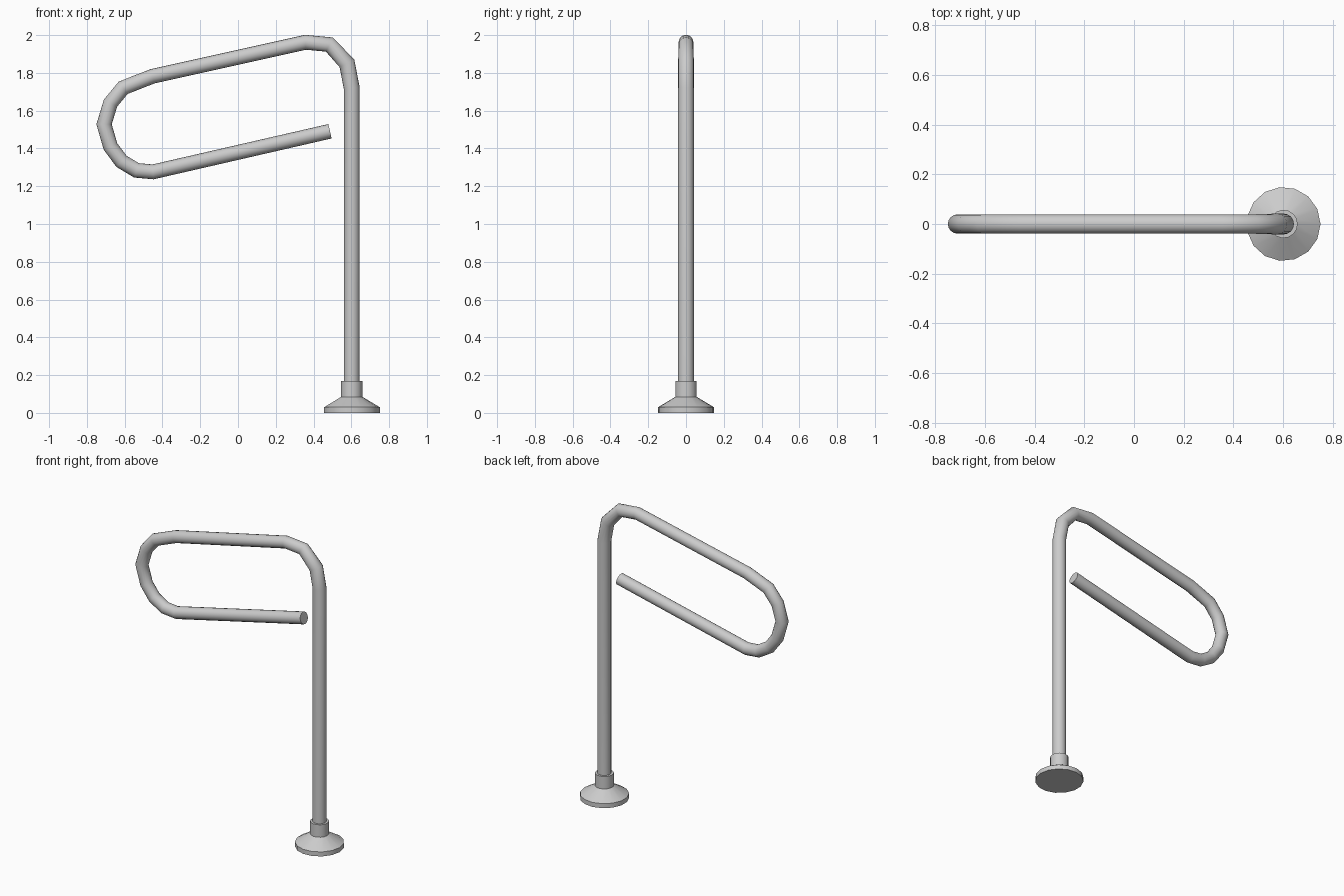
import bpy, bmesh
from math import sin, cos, pi, radians
from mathutils import Vector

if "Cube" in bpy.data.objects:
    bpy.data.objects.remove(bpy.data.objects["Cube"])


def make_object(name, rings, angle):
    """Skin a list of vertex rings, cap both ends, smooth by angle."""
    bm = bmesh.new()
    loops = [[bm.verts.new(p) for p in ring] for ring in rings]
    for a, b in zip(loops, loops[1:]):
        n = len(a)
        for i in range(n):
            j = (i + 1) % n
            bm.faces.new((a[i], a[j], b[j], b[i]))
    bm.faces.new(loops[0])
    bm.faces.new(loops[-1])
    bmesh.ops.recalc_face_normals(bm, faces=bm.faces[:])
    mesh = bpy.data.meshes.new(name)
    bm.to_mesh(mesh)
    bm.free()
    obj = bpy.data.objects.new(name, mesh)
    bpy.context.collection.objects.link(obj)
    bpy.ops.object.select_all(action='DESELECT')
    obj.select_set(True)
    bpy.context.view_layer.objects.active = obj
    bpy.ops.object.shade_smooth_by_angle(angle=radians(angle))
    return obj


def sweep(path, sides):
    """Mitred tube rings along (x, z, radius) points in the y = 0 plane."""
    pts = [Vector((x, z)) for x, z, r in path]
    dirs = [(b - a).normalized() for a, b in zip(pts, pts[1:])]
    rings = []
    for i, p in enumerate(pts):
        d0, d1 = dirs[max(i - 1, 0)], dirs[min(i, len(dirs) - 1)]
        t = (d0 + d1).normalized()
        normal = Vector((t.y, -t.x)) / t.dot(d0)
        r = path[i][2]
        ring = []
        for k in range(sides):
            a = 2 * pi * k / sides
            q = p + normal * (r * cos(a))
            ring.append((q.x, r * sin(a), q.y))
        rings.append(ring)
    return rings


# Bent tube: upright post, top bend, sloping arm, U-turn, lower arm
P, T = 0.042, 0.039
tube = [
    (0.602, 0.03, P), (0.602, 1.72, P), (0.577, 1.85, P),
    (0.484, 1.95, T), (0.357, 1.962, T),
    (-0.453, 1.782, T), (-0.608, 1.721, T), (-0.675, 1.64, T),
    (-0.709, 1.528, T), (-0.675, 1.41, T), (-0.617, 1.332, T),
    (-0.537, 1.284, T), (-0.45, 1.276, T), (0.487, 1.491, T),
]
make_object("bent_grab_rail", sweep(tube, 16), 42)

# Floor flange: disc, cone and collar turned from a profile
flange = [(0.149, 0), (0.149, 0.03), (0.057, 0.085), (0.057, 0.168), (0.04, 0.168)]
SIDES = 15
rings = [[(0.602 + r * cos(2 * pi * k / SIDES), r * sin(2 * pi * k / SIDES), z)
          for k in range(SIDES)] for r, z in flange]
make_object("floor_flange", rings, 30)
